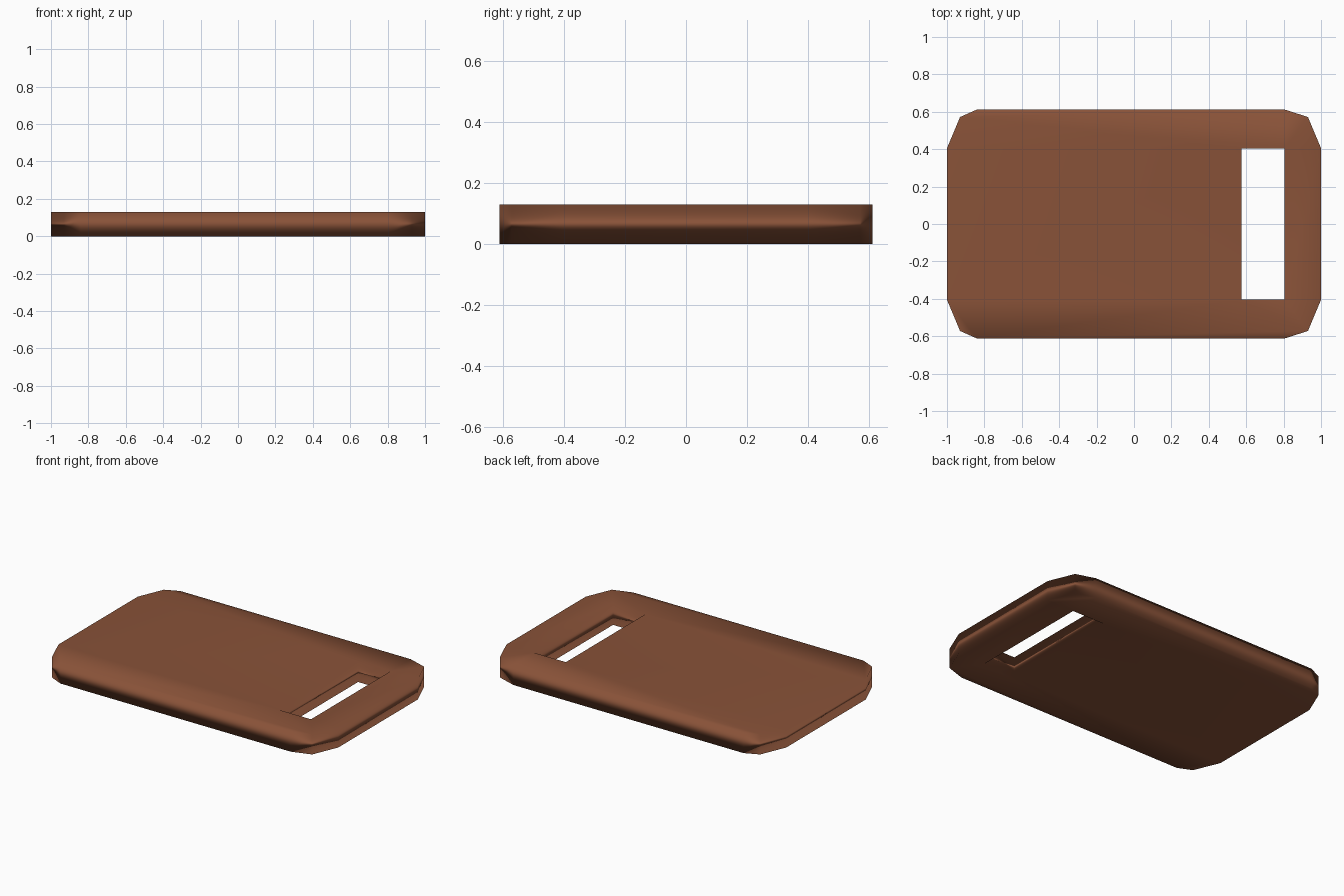
import bpy, bmesh

if "Cube" in bpy.data.objects:
    bpy.data.objects.remove(bpy.data.objects["Cube"])

H = 0.13          # board thickness
HX0, HX1, HY = 0.575, 0.805, 0.405   # handle slot

wood = bpy.data.materials.new("brown wood")
wood.diffuse_color = (0.25, 0.085, 0.04, 1)
wood.use_nodes = True
wood.node_tree.nodes["Principled BSDF"].inputs["Base Color"].default_value = wood.diffuse_color

bm = bmesh.new()

# Flat outline: two chamfered end strips plus the two panels beside the slot
for s in (1, -1):
    strip = [(-1, HY), (HX0, HY), (HX1, HY), (1, HY), (0.93, 0.572),
             (0.805, 0.612), (-0.84, 0.612), (-0.93, 0.572)]
    bm.faces.new([bm.verts.new((x, y * s, 0)) for x, y in strip][::s])
for x0, x1 in ((-1, HX0), (HX1, 1)):
    bm.faces.new([bm.verts.new(p) for p in
                  ((x0, -HY, 0), (x1, -HY, 0), (x1, HY, 0), (x0, HY, 0))])
bmesh.ops.remove_doubles(bm, verts=bm.verts, dist=1e-4)

# Thickness
res = bmesh.ops.extrude_face_region(bm, geom=bm.faces[:], use_keep_orig=True)
top = [g for g in res["geom"] if isinstance(g, bmesh.types.BMVert)]
bmesh.ops.translate(bm, verts=top, vec=(0, 0, H))
bmesh.ops.recalc_face_normals(bm, faces=bm.faces)
for f in bm.faces:
    f.smooth = True

me = bpy.data.meshes.new("cutting_board")
bm.to_mesh(me)
bm.free()
me.materials.append(wood)
board = bpy.data.objects.new("cutting_board", me)
bpy.context.collection.objects.link(board)

# Fully smooth shading, weighted by face area
wn = board.modifiers.new("area normals", 'WEIGHTED_NORMAL')
wn.mode = 'FACE_AREA'
wn.weight = 50
